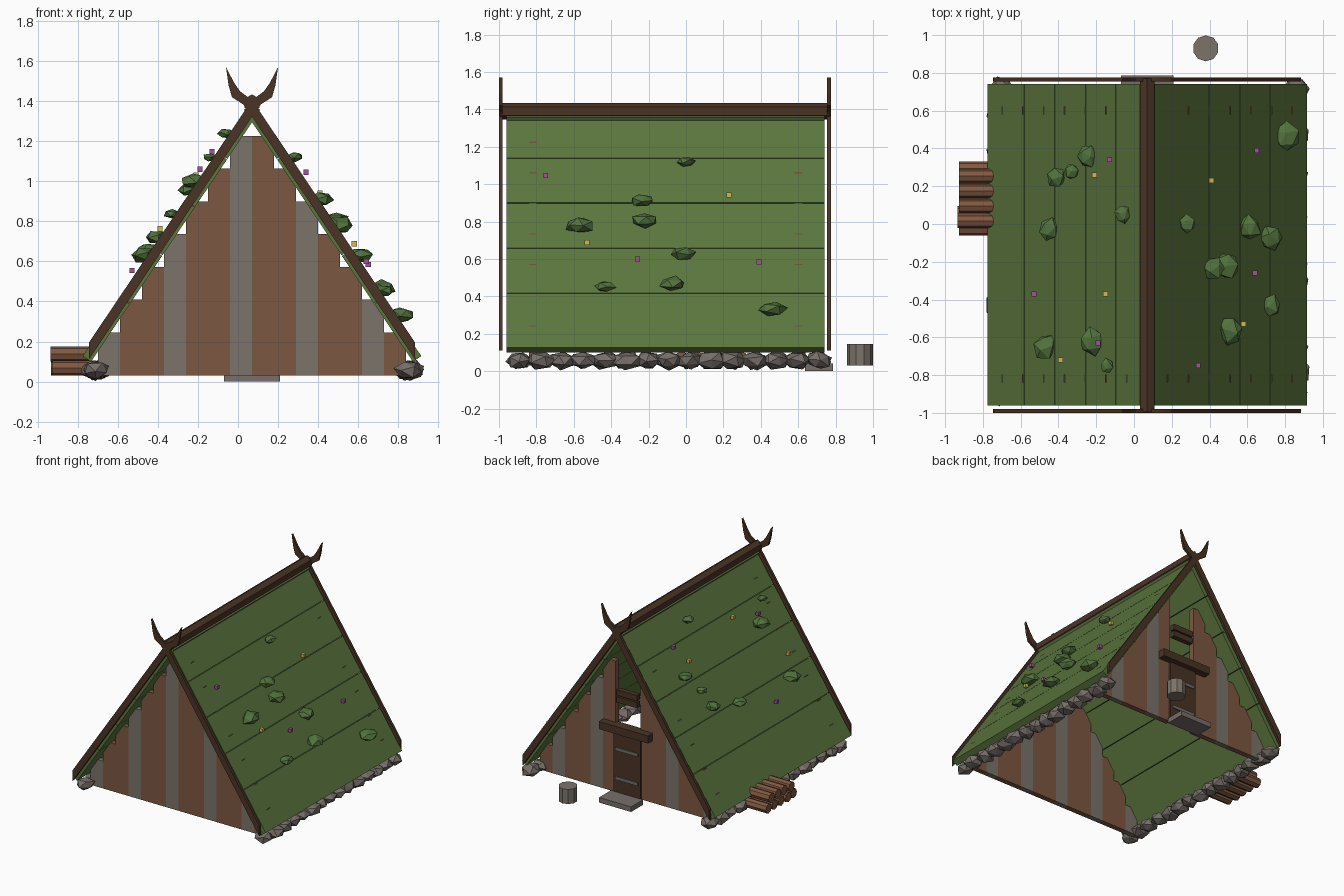
import bpy, bmesh, math, random
from mathutils import Matrix, Vector

random.seed(4)
if "Cube" in bpy.data.objects:
    bpy.data.objects.remove(bpy.data.objects["Cube"])


def material(name, r, g, b):
    m = bpy.data.materials.new(name)
    m.use_nodes = True
    m.diffuse_color = (r, g, b, 1)
    m.node_tree.nodes["Principled BSDF"].inputs["Base Color"].default_value = (r, g, b, 1)
    return m


TURF = material("turf green", .105, .18, .048)
BUSH = material("bush green", .085, .17, .047)
PLANK = material("plank brown", .2, .096, .052)
GREY = material("weathered grey wood", .2, .172, .142)
DARK = material("dark brown timber", .068, .034, .018)
STONE = material("stone grey", .185, .158, .145)
LOG = material("log brown", .22, .1, .053)
IRON = material("iron grey", .17, .16, .15)
PINK = material("flower pink", .36, .085, .31)
YELLOW = material("flower yellow", .64, .48, .09)

CX, APEX = .07, 1.385               # ridge position
COS, SIN = .558, .83                # roof pitch
ROOF_Y = (-.96, .74)


def finish(name, bm, mat):
    bmesh.ops.recalc_face_normals(bm, faces=bm.faces)
    me = bpy.data.meshes.new(name)
    bm.to_mesh(me)
    bm.free()
    me.materials.append(mat)
    ob = bpy.data.objects.new(name, me)
    bpy.context.scene.collection.objects.link(ob)
    return ob


def prism(name, outline, y0, y1, mat):
    """Extrude an x-z outline along y."""
    bm = bmesh.new()
    face = bm.faces.new([bm.verts.new((x, y0, z)) for x, z in outline])
    new = bmesh.ops.extrude_face_region(bm, geom=[face])["geom"]
    bmesh.ops.translate(bm, vec=(0, y1 - y0, 0),
                        verts=[v for v in new if isinstance(v, bmesh.types.BMVert)])
    return finish(name, bm, mat)


def box(name, x0, x1, y0, y1, z0, z1, mat):
    return prism(name, [(x0, z0), (x1, z0), (x1, z1), (x0, z1)], y0, y1, mat)


def cylinder(name, centre, radius, length, sides, axis, mat):
    bm = bmesh.new()
    bmesh.ops.create_cone(bm, cap_ends=True, segments=sides, radius1=radius,
                          radius2=radius, depth=length)
    turn = Vector((0, 0, 1)).rotation_difference(Vector(axis)).to_matrix().to_4x4()
    bmesh.ops.transform(bm, matrix=Matrix.Translation(centre) @ turn, verts=bm.verts)
    return finish(name, bm, mat)


def lump(name, centre, size, mat, jitter):
    """Rough faceted stone or bush."""
    bm = bmesh.new()
    bmesh.ops.create_icosphere(bm, subdivisions=1, radius=1)
    spin = Matrix.Rotation(random.uniform(0, math.tau), 4, (.3, .2, 1))
    for v in bm.verts:
        p = (spin @ v.co) * random.uniform(1 - jitter, 1 + jitter)
        v.co = Vector(centre) + Vector(a * b for a, b in zip(p, size))
    return finish(name, bm, mat)


def slope(side, s, d):
    """Point at distance s down the slope, d out from its surface."""
    return CX + side * (s * COS + d * SIN), APEX - s * SIN + d * COS


def surface(x):
    return APEX - abs(x - CX) * SIN / COS


# Roof rows
edges = [0, .295, .583, .875, 1.165, 1.515]
for side, label in ((1, "left"), (-1, "right")):
    for i in range(5):
        a, b = edges[i] + (.004 if i else 0), edges[i + 1]
        prism(f"{label}_roof_row_{i}", [slope(side, a, 0), slope(side, b, 0),
              slope(side, b, -.05), slope(side, a, -.05)], *ROOF_Y, TURF)

# Gable boards ending in curved horns
horn = [(.045, 1.385), (.1, 1.42), (.117, 1.48), (.13, 1.57), (.088, 1.49), (.06, 1.45), (0, 1.405)]
for y0, end in ((-1, "front"), (.755, "back")):
    for side, label in ((1, "left"), (-1, "right")):
        outline = [slope(side, 0, .012), slope(side, 1.442, .012),
                   slope(side, 1.513, -.035), slope(side, .01, -.035)]
        outline += [(CX - side * dx, z) for dx, z in horn]
        prism(f"{end}_{label}_gable_board", outline, y0, y0 + .02, DARK)

# Ridge beam
cylinder("ridge_beam", (CX, -.113, 1.39), .044, 1.765, 6, (0, 1, 0), DARK)

# Gable walls of vertical planks with stepped tops, doorway at the back
W = .11
for y0, end in ((-.84, "front"), (.58, "back")):
    for i in range(-7, 7):
        if end == "back" and i in (-1, 0):
            continue
        x0 = CX + i * W
        outer = max(abs(i), abs(i + 1)) * W
        top = surface(CX + outer) + .006
        box(f"{end}_wall_plank_{i + 7}", x0, x0 + W, y0, y0 + .042, .03, top,
            GREY if (i + 1) % 3 == 0 else PLANK)

# Door, straps, lintel, vent bars and step
box("door", CX - .118, CX + .118, .6, .638, .03, .53, DARK)
for z in (.14, .37):
    box("door_strap", CX - .1, CX + .1, .638, .646, z, z + .025, IRON)
box("door_lintel", CX - .215, CX + .215, .6, .68, .52, .58, DARK)
for z in (.75, .805):
    box("vent_bar", CX - .088, CX + .088, .6, .64, z, z + .045, DARK)
box("door_step", CX - .14, CX + .14, .635, .785, 0, .04, STONE)

# Foundation stones along both eaves
for x, label in ((.855, "left"), (-.705, "right")):
    for i in range(15):
        y = -.89 + i * 1.6 / 14
        lump(f"{label}_foundation_stone_{i}", (x + random.uniform(-.01, .01), y, .058),
             (.07, random.uniform(.065, .085), .05), STONE, .13)

# Bushes growing on the roof: x, y, radius
bushes = [(.28, 0, .05), (.42, -.23, .065), (.49, -.22, .075), (.51, -.57, .08),
          (.61, -.02, .07), (.72, -.07, .075), (.73, -.43, .055), (.81, .46, .08),
          (-.25, .36, .06), (-.33, .28, .045), (-.41, .25, .06), (-.06, .05, .05),
          (-.45, -.03, .06), (-.47, -.65, .07), (-.22, -.62, .075), (-.14, -.75, .04)]
for x, y, r in bushes:
    lump("roof_bush", (x, y, surface(x) + .048), (r * .9, r, r * .55), BUSH, .14)

# Small flowers
flowers = {PINK: [(.65, .39), (.34, -.75), (.64, -.26), (.615, -.02),
                  (-.13, .34), (-.53, -.37), (-.19, -.63)],
           YELLOW: [(.41, .23), (.58, -.53), (-.21, .26), (-.15, -.37), (-.39, -.72)]}
for mat, spots in flowers.items():
    for x, y in spots:
        z, h = surface(x) + .062, .013
        box("roof_flower", x - h, x + h, y - h, y + h, z - h, z + h, mat)

# Stacked firewood
for row, count in ((0, 5), (1, 4)):
    for i in range(count):
        y = .135 + (i - (count - 1) / 2) * .079
        x = -.84 + random.uniform(0, .012)
        cylinder("firewood_log", (x, y, .068 + row * .07), .038, .195, 8, (1, 0, 0), LOG)

# Chopping block
cylinder("chopping_block", (.38, .93, .087), .069, .115, 10, (0, 0, 1), GREY)
